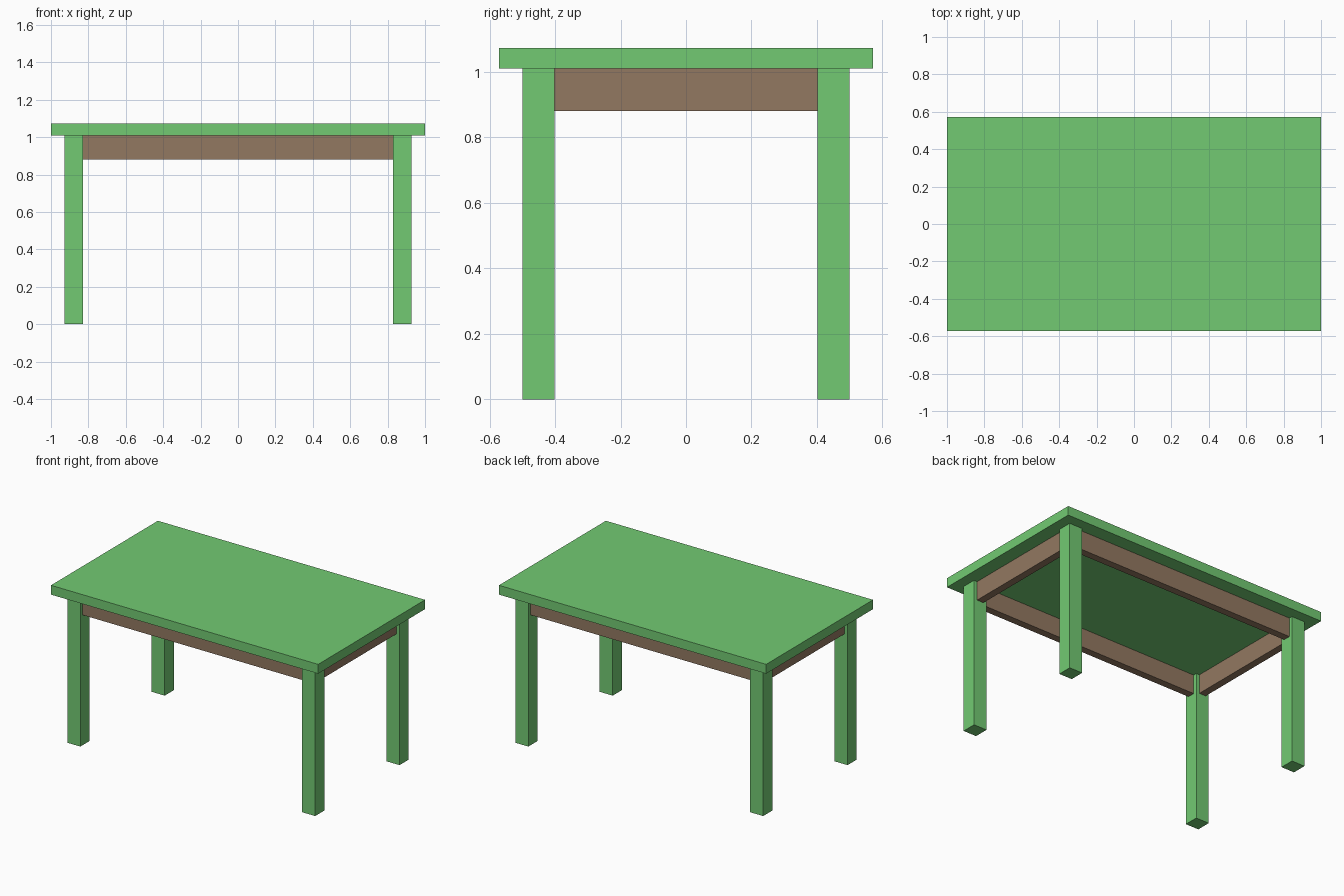
import bpy

if "Cube" in bpy.data.objects:
    bpy.data.objects.remove(bpy.data.objects["Cube"])


def material(name, color):
    mat = bpy.data.materials.new(name)
    mat.diffuse_color = color
    mat.use_nodes = True
    mat.node_tree.nodes["Principled BSDF"].inputs["Base Color"].default_value = mat.diffuse_color
    return mat


green = material("green_paint", (0.17, 0.59, 0.17, 1))
brown = material("brown_wood", (0.29, 0.19, 0.12, 1))


def box(name, center, size, mat):
    bpy.ops.mesh.primitive_cube_add(size=1, location=center)
    obj = bpy.context.object
    obj.name = name
    obj.scale = size
    bpy.ops.object.transform_apply(location=False, rotation=False, scale=True)
    obj.data.materials.append(mat)
    return obj


TOP_Z, UNDER_Z, APRON_Z = 1.073, 1.01, 0.881
LEG, LEG_X, LEG_Y = 0.098, 0.879, 0.451
RAIL = 0.05

# Table top
box("table_top", (0, 0, (TOP_Z + UNDER_Z) / 2),
    (2, 1.143, TOP_Z - UNDER_Z), green)

# Four square legs
for y_name, sy in (("front", -1), ("back", 1)):
    for x_name, sx in (("left", -1), ("right", 1)):
        box(f"{y_name}_{x_name}_leg", (sx * LEG_X, sy * LEG_Y, UNDER_Z / 2),
            (LEG, LEG, UNDER_Z), green)

# Apron rails between the legs, centred on the leg thickness
rail_z = (UNDER_Z + APRON_Z) / 2
rail_h = UNDER_Z - APRON_Z
for name, s in (("front", -1), ("back", 1)):
    box(f"{name}_apron", (0, s * LEG_Y, rail_z),
        (2 * LEG_X - LEG, RAIL, rail_h), brown)
for name, s in (("left", -1), ("right", 1)):
    box(f"{name}_apron", (s * LEG_X, 0, rail_z),
        (RAIL, 2 * LEG_Y - LEG, rail_h), brown)
